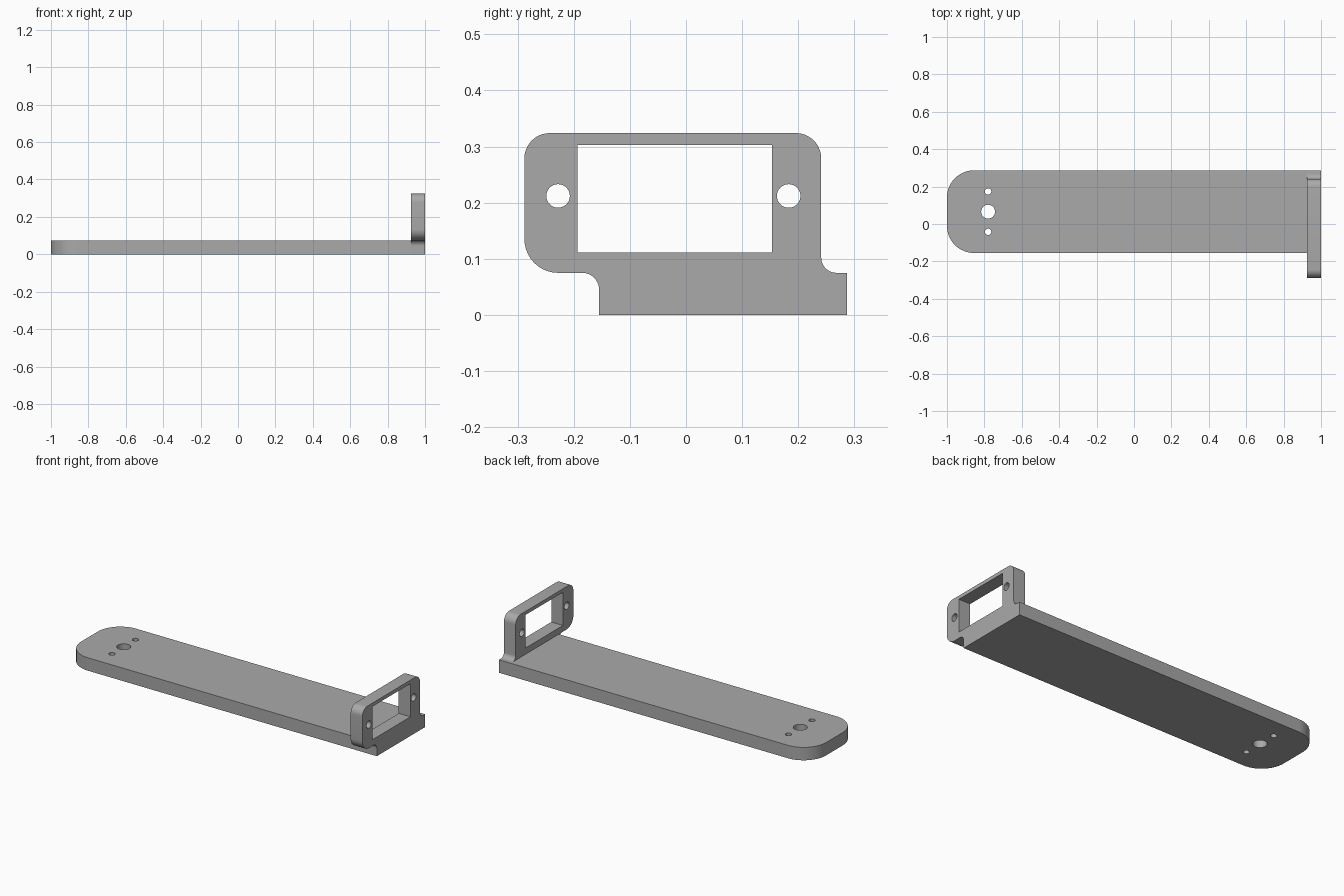
import bpy
import math
from mathutils import Matrix, Vector

if "Cube" in bpy.data.objects:
    bpy.data.objects.remove(bpy.data.objects["Cube"])

grey = bpy.data.materials.new("plain_grey")
grey.diffuse_color = (0.40, 0.40, 0.40, 1)
grey.use_nodes = True
grey.node_tree.nodes["Principled BSDF"].inputs["Base Color"].default_value = grey.diffuse_color


def outline(corners, steps=10):
    """Right-angled outline with a radius given for each corner (x, y, r)."""
    pts = []
    for i, (x, y, r) in enumerate(corners):
        p = Vector((x, y))
        if r == 0:
            pts.append(p)
            continue
        a = (Vector(corners[i - 1][:2]) - p).normalized()
        b = (Vector(corners[(i + 1) % len(corners)][:2]) - p).normalized()
        for k in range(steps + 1):
            t = math.pi / 2 * k / steps
            pts.append(p + r * (a + b) - r * (math.cos(t) * b + math.sin(t) * a))
    return pts


def circle(x, y, r, n=32):
    return [Vector((x + r * math.cos(2 * math.pi * k / n),
                    y + r * math.sin(2 * math.pi * k / n))) for k in range(n)]


def plate(name, loops, thickness, matrix):
    """Flat plate with holes: the first loop is the outline."""
    curve = bpy.data.curves.new(name, 'CURVE')
    curve.dimensions = '2D'
    curve.fill_mode = 'BOTH'
    curve.extrude = thickness / 2
    for loop in loops:
        spline = curve.splines.new('POLY')
        spline.points.add(len(loop) - 1)
        for point, co in zip(spline.points, loop):
            point.co = (co.x, co.y, 0, 1)
        spline.use_cyclic_u = True
    obj = bpy.data.objects.new(name, curve)
    bpy.context.collection.objects.link(obj)
    bpy.ops.object.select_all(action='DESELECT')
    obj.select_set(True)
    bpy.context.view_layer.objects.active = obj
    bpy.ops.object.convert(target='MESH')
    obj = bpy.context.object
    obj.data.transform(matrix)
    # weld caps to walls
    bpy.ops.object.mode_set(mode='EDIT')
    bpy.ops.mesh.select_all(action='SELECT')
    bpy.ops.mesh.remove_doubles(threshold=0.0001)
    bpy.ops.mesh.normals_make_consistent(inside=False)
    bpy.ops.object.mode_set(mode='OBJECT')
    obj.data.materials.clear()
    obj.data.materials.append(grey)
    bpy.ops.object.shade_smooth_by_angle(angle=math.radians(30))
    return obj


T = 0.075                # arm thickness
X_IN = 0.925             # inner face of the bracket
Y0, Y1 = -0.155, 0.287   # arm sides

# long arm with a rounded end and three mounting holes
plate("arm", [
    outline([(-1, Y0, 0.145), (X_IN, Y0, 0), (X_IN, Y1, 0), (-1, Y1, 0.145)], 16),
    circle(-0.78, 0.066, 0.037),
    circle(-0.78, 0.174, 0.017),
    circle(-0.78, -0.042, 0.017),
], T, Matrix.Translation((0, 0, T / 2)))

# upright bracket: drawn in y-z, thick along x
upright = Matrix(((0, 0, 1, (1 + X_IN) / 2),
                  (1, 0, 0, 0),
                  (0, 1, 0, 0),
                  (0, 0, 0, 1)))
plate("bracket", [
    outline([(Y0, 0, 0), (Y1, 0, 0), (Y1, T, 0), (0.241, T, 0.027),
             (0.241, 0.324, 0.045), (-0.288, 0.324, 0.045),
             (-0.288, T, 0.06), (Y0, T, 0.03)]),
    outline([(-0.193, 0.111, 0), (0.153, 0.111, 0), (0.153, 0.303, 0), (-0.193, 0.303, 0)]),
    circle(-0.228, 0.212, 0.021),
    circle(0.183, 0.212, 0.021),
], 1 - X_IN, upright)
